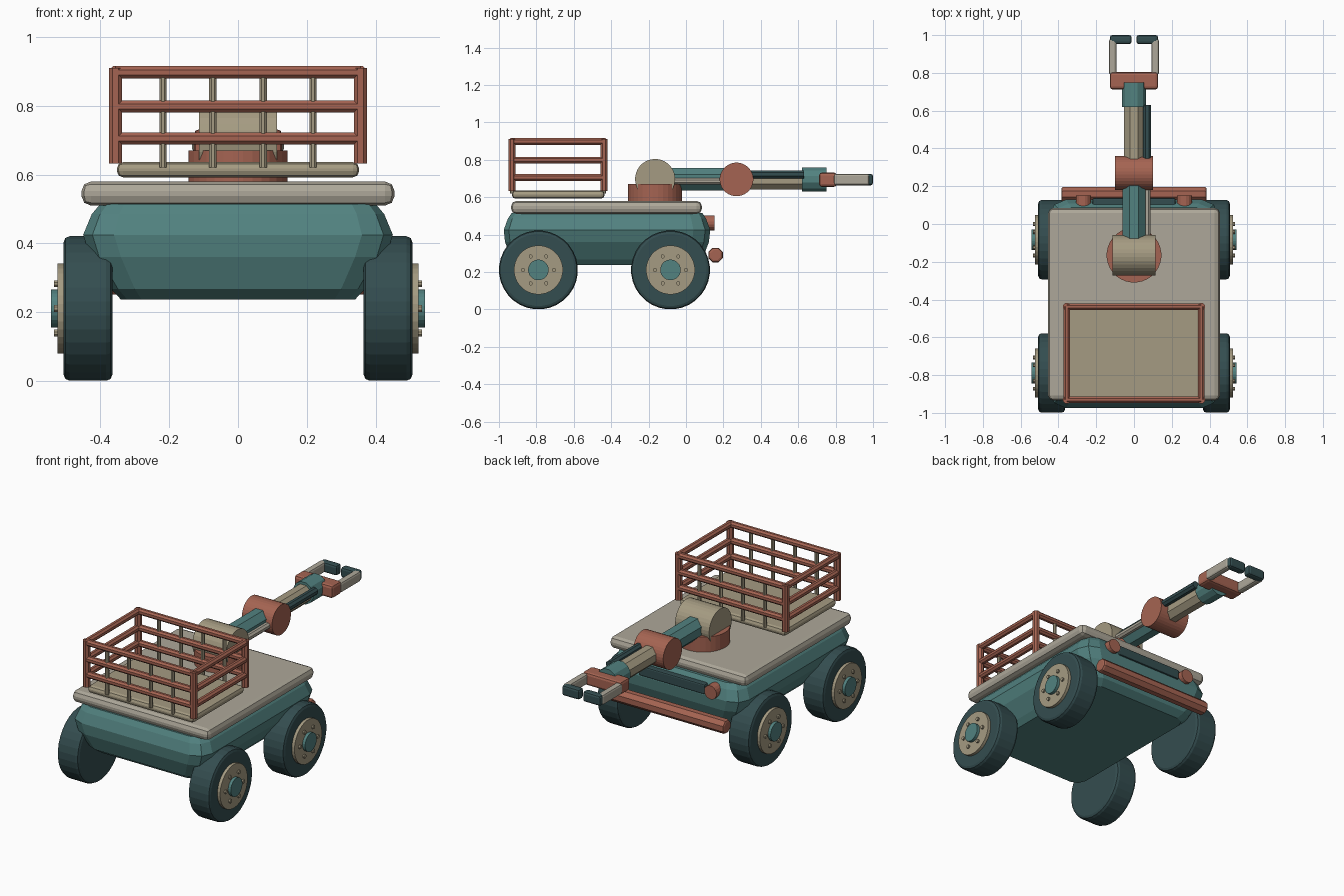
import bpy, bmesh
from math import cos, sin, pi
from mathutils import Vector

if "Cube" in bpy.data.objects:
    bpy.data.objects.remove(bpy.data.objects["Cube"])

def mat(name, c):
    m = bpy.data.materials.new(name)
    m.diffuse_color = (*c, 1)
    m.use_nodes = True
    m.node_tree.nodes["Principled BSDF"].inputs["Base Color"].default_value = m.diffuse_color
    return m

TEAL = mat("teal", (.084, .223, .216))
RED = mat("rust", (.376, .127, .084))
TAN = mat("tan", (.376, .328, .223))
PALE = mat("pale", (.42, .39, .32))
DARK = mat("dark", (.034, .075, .08))

def finish(name, bm, m, bevel=0, seg=2):
    bmesh.ops.recalc_face_normals(bm, faces=bm.faces)
    me = bpy.data.meshes.new(name)
    bm.to_mesh(me)
    bm.free()
    me.materials.append(m)
    ob = bpy.data.objects.new(name, me)
    bpy.context.collection.objects.link(ob)
    if bevel:
        b = ob.modifiers.new("bevel", 'BEVEL')
        b.width, b.segments, b.limit_method = bevel, seg, 'ANGLE'
        b.angle_limit = .9
    return ob

def box(name, lo, hi, m, bevel=0, seg=2):
    bm = bmesh.new()
    bmesh.ops.create_cube(bm, size=1)
    for v in bm.verts:
        v.co = Vector([(a + b) / 2 + c * (b - a) for a, b, c in zip(lo, hi, v.co)])
    return finish(name, bm, m, bevel, seg)

def rod(name, a, b, r, m, sides=32, bevel=0):
    a, b = Vector(a), Vector(b)
    bm = bmesh.new()
    bmesh.ops.create_cone(bm, cap_ends=True, segments=sides, radius1=r, radius2=r, depth=(b - a).length)
    # half-step turn puts flats on the axes
    for v in bm.verts:
        x, y = v.co.x, v.co.y
        t = pi / sides
        v.co.x, v.co.y = x * cos(t) - y * sin(t), x * sin(t) + y * cos(t)
    q = (b - a).to_track_quat('Z', 'Y')
    for v in bm.verts:
        v.co = q @ v.co + (a + b) / 2
    return finish(name, bm, m, bevel)

# Body: stacked chamfered rectangles (z, half width, half length, corner)
bm = bmesh.new()
rings = []
for z, hx, hy, c in [(.237, .34, .47, .06), (.268, .37, .51, .07), (.36, .43, .545, .09),
                     (.425, .45, .552, .09), (.485, .425, .53, .08), (.515, .40, .51, .07)]:
    pts = []
    for sx, sy in [(1, 1), (-1, 1), (-1, -1), (1, -1)]:
        k = c * .3
        p = [(hx, hy - c), (hx - k, hy - k), (hx - c, hy)]
        if sx * sy < 0:
            p.reverse()
        pts += [(sx * x, sy * y - .4225, z) for x, y in p]
    rings.append([bm.verts.new(p) for p in pts])
for r0, r1 in zip(rings, rings[1:]):
    for i in range(12):
        j = (i + 1) % 12
        bm.faces.new((r0[i], r0[j], r1[j], r1[i]))
bm.faces.new(rings[0])
bm.faces.new(rings[-1])
finish("body", bm, TEAL)

box("deck", (-.455, -.935, .51), (.455, .085, .58), PALE, .028)

# Wheels with hub plate, cap and bolts
for s, side in ((1, "right"), (-1, "left")):
    for y, end in ((-.789, "front"), (-.083, "back")):
        n = f"{end}_{side}_"
        z = .211
        rod(n + "tyre", (s * .365, y, z), (s * .507, y, z), .211, DARK, 32, .018)
        rod(n + "hub_plate", (s * .48, y, z), (s * .525, y, z), .131, TAN)
        rod(n + "hub_cap", (s * .5, y, z), (s * .543, y, z), .055, TEAL, 24)
        for i in range(6):
            by, bz = y + .083 * cos(i * pi / 3), z + .083 * sin(i * pi / 3)
            rod(n + "bolt", (s * .515, by, bz), (s * .535, by, bz), .011, TAN, 8)

# Cargo basket
box("basket_floor", (-.352, -.93, .592), (.352, -.436, .636), TAN, .018)
X, Y0, Y1 = .356, -.93, -.438
for x in (-X, X):
    for y in (Y0, Y1):
        rod("basket_post", (x, y, .632), (x, y, .91), .021, RED, 8)
for z in (.705, .798, .897):
    for y in (Y0, Y1):
        rod("basket_cross_rail", (-X, y, z), (X, y, z), .0195, RED, 8)
    for x in (-X, X):
        rod("basket_side_rail", (x, Y0, z), (x, Y1, z), .0195, RED, 8)
for y in (Y0, Y1):
    for x in (-.218, -.073, .073, .218):
        rod("basket_bar", (x, y, .62), (x, y, .895), .0115, TAN, 8)

# Arm
rod("turntable", (0, -.165, .57), (0, -.165, .67), .145, RED)
rod("shoulder_joint", (-.113, -.165, .697), (.113, -.165, .697), .107, TAN)
rod("upper_arm", (0, -.12, .695), (0, .25, .695), .065, TEAL, 8)
rod("upper_arm_piston", (.068, -.12, .685), (.068, .25, .685), .02, PALE, 8)
rod("elbow_joint", (-.1, .27, .695), (.1, .27, .695), .09, RED)
rod("forearm", (0, .3, .692), (0, .66, .692), .056, TAN, 8)
rod("forearm_piston", (.07, .3, .722), (.07, .63, .722), .023, DARK, 8)
rod("wrist", (0, .62, .695), (0, .75, .695), .067, TEAL, 12)
box("gripper_palm", (-.128, .712, .655), (.128, .805, .732), RED, .015)
for s, side in ((1, "right"), (-1, "left")):
    xs = sorted((s * .093, s * .133))
    box(f"{side}_finger", (xs[0], .79, .663), (xs[1], .98, .725), PALE, .012)
    xs = sorted((s * .012, s * .128))
    box(f"{side}_finger_tip", (xs[0], .953, .663), (xs[1], 1.0, .725), DARK, .013)

# Rear bumper, lamps and grille
rod("bumper", (-.385, .158, .29), (.385, .158, .29), .042, RED, 8, .012)
box("grille", (-.22, .06, .43), (.22, .137, .49), DARK, .008)
for s in (-1, 1):
    rod("lamp", (s * .268, .06, .463), (s * .268, .152, .463), .041, RED, 16)
